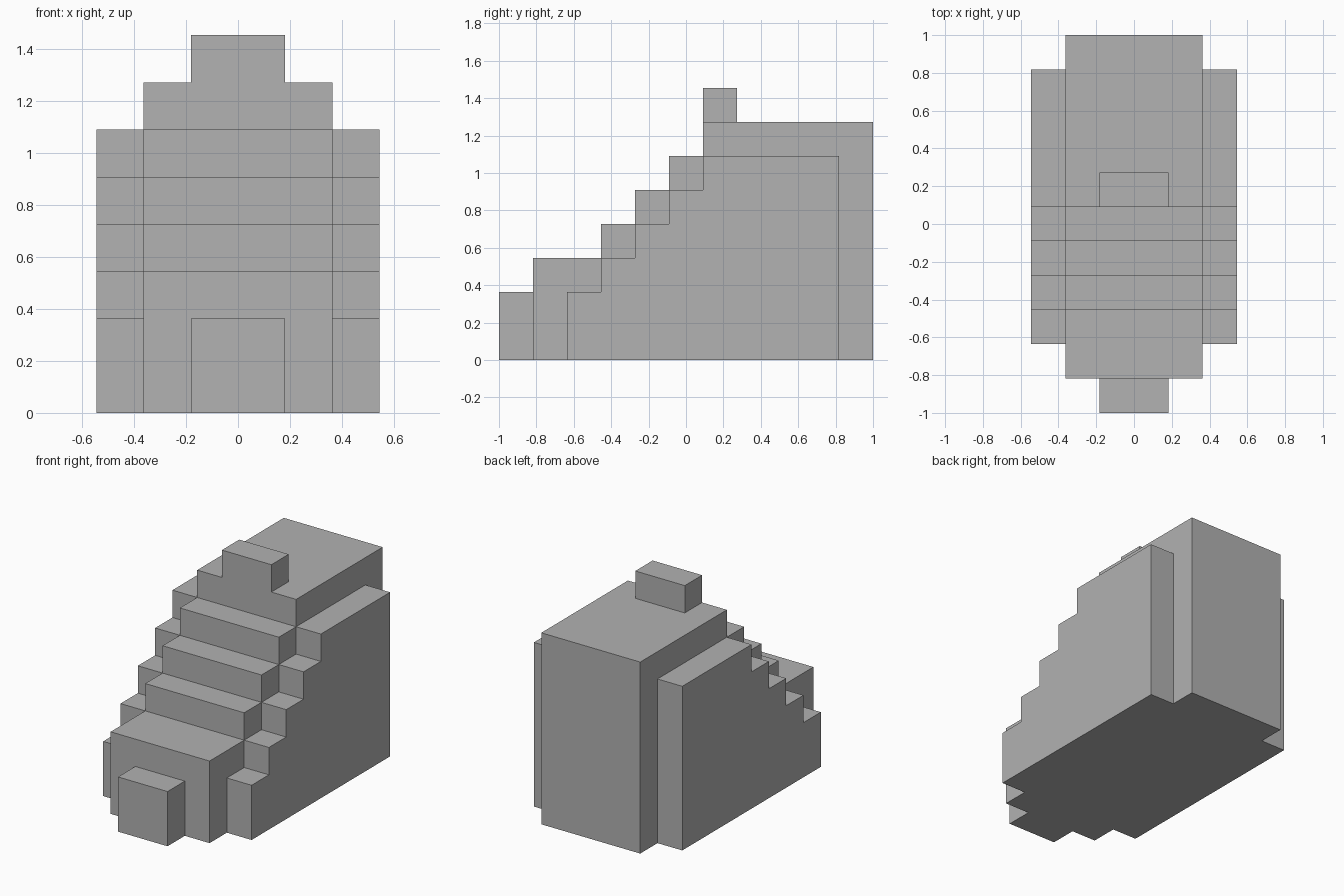
import bpy
import bmesh

if "Cube" in bpy.data.objects:
    bpy.data.objects.remove(bpy.data.objects["Cube"], do_unlink=True)

U = 2 / 11  # one block

grey = bpy.data.materials.new("plain grey")
colour = (0.445, 0.445, 0.445, 1)
grey.use_nodes = True
grey.diffuse_color = colour
grey.node_tree.nodes["Principled BSDF"].inputs["Base Color"].default_value = colour


def stepped_slab(name, x0, x1, steps, back, base=0):
    """Extrude a staircase profile across x; steps are (front y, top z) in blocks."""
    profile = [(steps[0][0], base)]
    for i, (y, z) in enumerate(steps):
        y_end = steps[i + 1][0] if i + 1 < len(steps) else back
        profile += [(y, z), (y_end, z)]
    profile.append((back, base))

    bm = bmesh.new()
    face = bm.faces.new([bm.verts.new((x0 * U, y * U, z * U)) for y, z in profile])
    side = bmesh.ops.extrude_face_region(bm, geom=[face])["geom"]
    moved = [v for v in side if isinstance(v, bmesh.types.BMVert)]
    bmesh.ops.translate(bm, verts=moved, vec=((x1 - x0) * U, 0, 0))
    bmesh.ops.recalc_face_normals(bm, faces=bm.faces)

    mesh = bpy.data.meshes.new(name)
    bm.to_mesh(mesh)
    bm.free()
    mesh.materials.append(grey)
    obj = bpy.data.objects.new(name, mesh)
    bpy.context.collection.objects.link(obj)
    return obj


# Central body with a long lower step and a tall flat rear
stepped_slab("main_body", -2, 2,
             [(-4.5, 3), (-2.5, 4), (-1.5, 5), (-0.5, 6), (0.5, 7)], 5.5)

# Narrower stepped walls on both sides
for name, x0 in (("right_side_wall", -3), ("left_side_wall", 2)):
    stepped_slab(name, x0, x0 + 1,
                 [(y - 0.5, y + 5) for y in range(-3, 2)], 4.5)

# Front block and top block
stepped_slab("front_block", -1, 1, [(-5.5, 2)], -4.5)
stepped_slab("top_block", -1, 1, [(0.5, 8)], 1.5, base=7)
